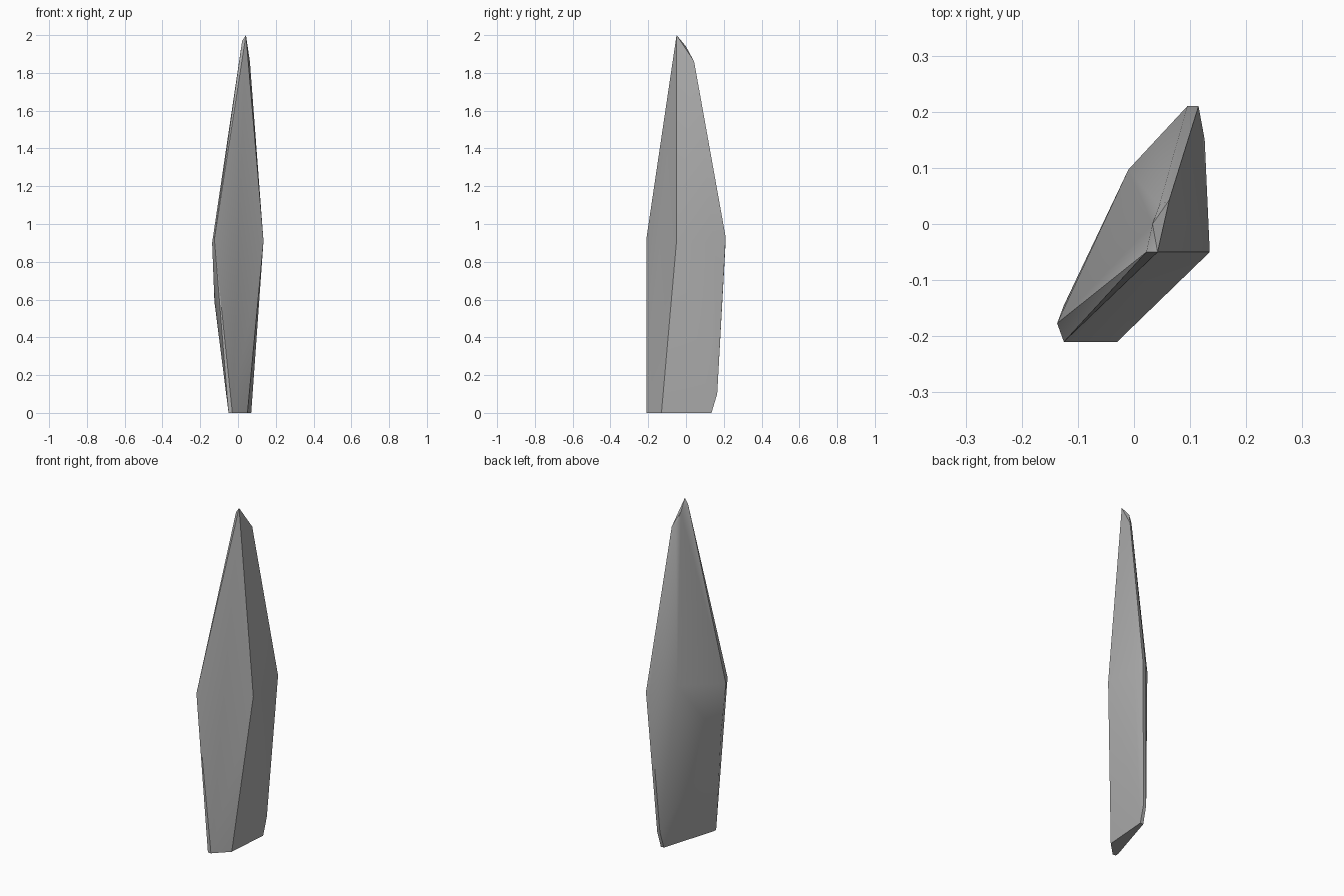
import bpy
import bmesh

default_cube = bpy.data.objects.get("Cube")
if default_cube:
    bpy.data.objects.remove(default_cube, do_unlink=True)


def make_material(name, colour):
    material = bpy.data.materials.new(name)
    material.use_nodes = True
    material.diffuse_color = colour
    shader = material.node_tree.nodes["Principled BSDF"]
    shader.inputs["Base Color"].default_value = colour
    return material


def make_faceted_solid(name, sections, material):
    """Wrap a tight convex skin around a few cross-section corners."""
    bm = bmesh.new()
    for section in sections:
        for corner in section:
            bm.verts.new(corner)
    hull = bmesh.ops.convex_hull(bm, input=bm.verts)
    unused = {v for v in hull["geom_interior"] if isinstance(v, bmesh.types.BMVert)}
    bmesh.ops.delete(bm, geom=list(unused), context="VERTS")
    bmesh.ops.recalc_face_normals(bm, faces=bm.faces)
    mesh = bpy.data.meshes.new(name)
    bm.to_mesh(mesh)
    bm.free()
    mesh.materials.append(material)
    solid = bpy.data.objects.new(name, mesh)
    bpy.context.collection.objects.link(solid)
    return solid


# Flat foot of the shard
foot = [(-.05, -.21, 0), (-.03, -.21, 0), (.05, -.13, 0),
        (.07, .135, 0), (.05, .135, 0), (-.05, -.19, 0)]

# Chipped lower corners
chips = [(.073, .165, .1), (.055, .165, .1), (-.125, -.145, .59)]

# Widest section, with narrow worn edges at the front and back
girdle = [(-.125, -.21, .92), (.135, -.05, .91), (.126, .15, .9),
          (.115, .21, .93), (.095, .21, .91), (-.01, .097, .96),
          (-.137, -.177, .9)]

# Slanted, chipped point
tip = [(.042, -.05, 2), (.022, -.05, 1.97), (.033, 0, 1.94),
       (.045, .033, 1.87), (.063, .043, 1.86)]

stone = make_material("grey stone", (.42, .42, .42, 1))
shard = make_faceted_solid("stone_shard", [foot, chips, girdle, tip], stone)

# Soft broad faces with crisp ridges
bpy.ops.object.select_all(action="DESELECT")
shard.select_set(True)
bpy.context.view_layer.objects.active = shard
bpy.ops.object.shade_smooth_by_angle(angle=.52)
